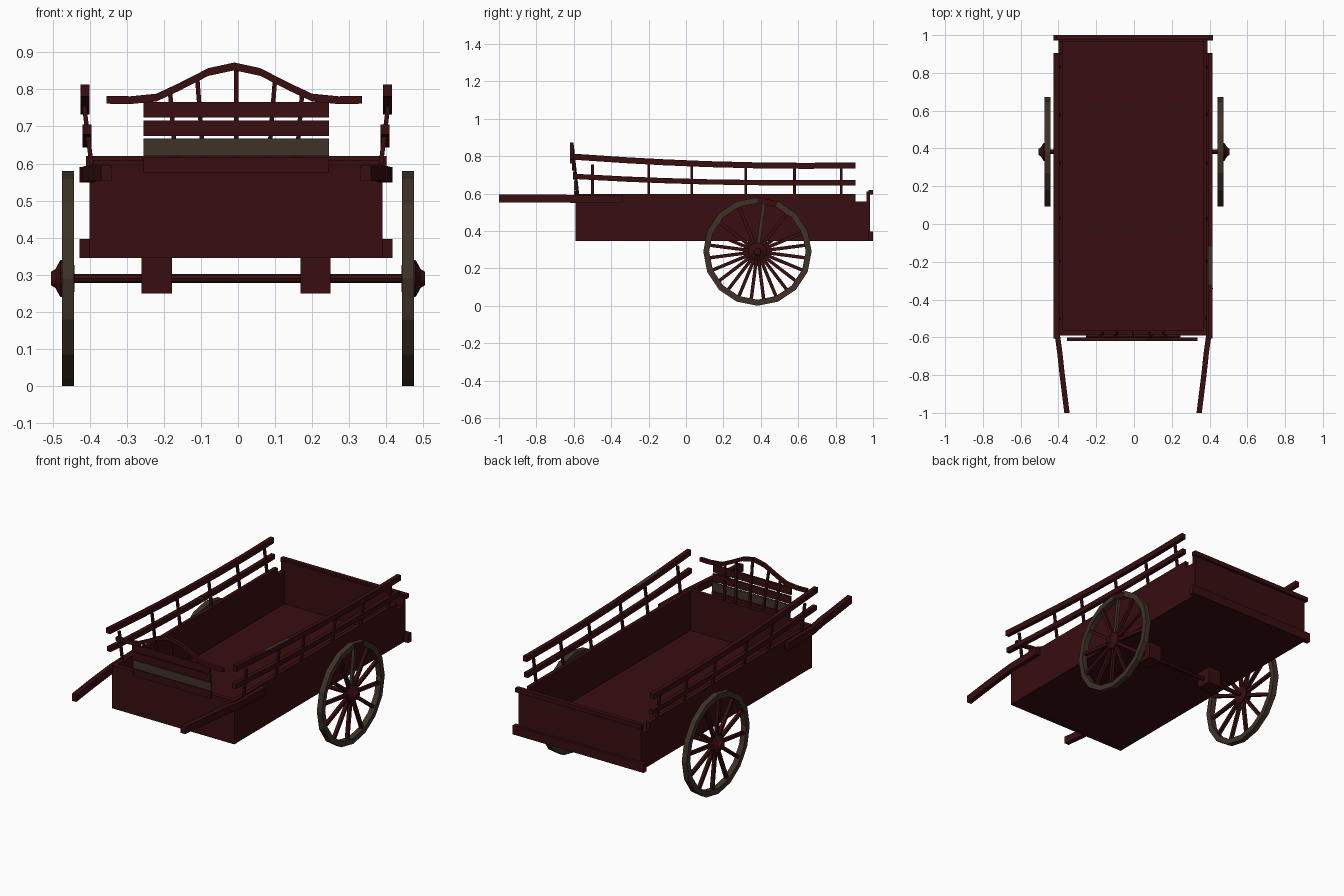
import bpy, bmesh, math
from mathutils import Vector

if "Cube" in bpy.data.objects:
    bpy.data.objects.remove(bpy.data.objects["Cube"])

CX = -0.005   # the body sits slightly off the wheel centre line


def material(name, rgb):
    m = bpy.data.materials.new(name)
    m.diffuse_color = (*rgb, 1)
    m.use_nodes = True
    m.node_tree.nodes["Principled BSDF"].inputs["Base Color"].default_value = m.diffuse_color
    return m


RED = material("dark red wood", (0.040, 0.0043, 0.0048))
BROWN = material("weathered brown wood", (0.050, 0.032, 0.020))


def finish(name, bm, mat):
    bmesh.ops.recalc_face_normals(bm, faces=bm.faces)
    me = bpy.data.meshes.new(name)
    bm.to_mesh(me)
    bm.free()
    me.materials.append(mat)
    me.materials.append(BROWN if mat == RED else RED)
    ob = bpy.data.objects.new(name, me)
    bpy.context.collection.objects.link(ob)
    return ob


def sweep(name, pts, u, v, mat=RED):
    """Rectangular bar along a path; u and v are the half-size vectors of the section."""
    bm = bmesh.new()
    u, v = Vector(u), Vector(v)
    rings = [[bm.verts.new(Vector(p) + a * u + b * v)
              for a, b in ((-1, -1), (1, -1), (1, 1), (-1, 1))] for p in pts]
    for r, q in zip(rings, rings[1:]):
        for i in range(4):
            j = (i + 1) % 4
            bm.faces.new((r[i], r[j], q[j], q[i]))
    bm.faces.new(rings[0])
    bm.faces.new(rings[-1])
    return finish(name, bm, mat)


def box(name, x, y, z, mat=RED):
    cy, cz = sum(y) / 2, sum(z) / 2
    return sweep(name, [(x[0], cy, cz), (x[1], cy, cz)],
                 (0, (y[1] - y[0]) / 2, 0), (0, 0, (z[1] - z[0]) / 2), mat)


def lathe(name, profile, n, centre, mat=RED, closed=False):
    """Revolve (x, radius) points about the x axis."""
    bm = bmesh.new()
    rings = [[bm.verts.new((centre[0] + x,
                            centre[1] + r * math.sin(2 * math.pi * i / n),
                            centre[2] + r * math.cos(2 * math.pi * i / n)))
              for i in range(n)] for x, r in profile]
    pairs = list(zip(rings, rings[1:]))
    if closed:
        pairs.append((rings[-1], rings[0]))
    else:
        bm.faces.new(rings[0])
        bm.faces.new(rings[-1])
    for a, b in pairs:
        for i in range(n):
            j = (i + 1) % n
            bm.faces.new((a[i], a[j], b[j], b[i]))
    return finish(name, bm, mat)


# Cart bed: floor, front and tail boards
box("floor", (CX - 0.39, CX + 0.39), (-0.585, 0.975), (0.346, 0.365))
box("front_board", (CX - 0.395, CX + 0.395), (-0.59, -0.565), (0.345, 0.597))
box("tail_board", (CX - 0.395, CX + 0.395), (0.965, 0.985), (0.345, 0.61))
box("tail_top_rail", (CX - 0.405, CX + 0.405), (0.975, 1.0), (0.595, 0.62))
box("tail_bottom_rail", (CX - 0.422, CX + 0.422), (0.972, 1.0), (0.345, 0.397))

upper = [(-0.605, 0.797), (-0.32, 0.778), (-0.12, 0.767), (0.12, 0.757),
         (0.4, 0.75), (0.65, 0.748), (0.905, 0.751)]
lower = [(-0.605, 0.692), (-0.32, 0.677), (-0.12, 0.669), (0.12, 0.662),
         (0.4, 0.658), (0.65, 0.657), (0.905, 0.658)]

for s, side in ((-1, "left"), (1, "right")):
    def X(d):
        return CX + s * d
    # Side boards
    xs = sorted((X(0.372), X(0.395)))
    box(side + "_side_board", xs, (-0.588, 0.975), (0.346, 0.556))
    box(side + "_side_top_board", xs, (-0.588, 0.905), (0.556, 0.597))
    # Curved pulling shafts
    shaft = [(-1.0, 0.35), (-0.8, 0.375), (-0.68, 0.388), (-0.58, 0.402), (-0.34, 0.408)]
    sweep(side + "_shaft", [(X(d), y, 0.574 - 0.004 * (y > -0.6)) for y, d in shaft],
          (0.014, 0, 0), (0, 0, 0.021))
    # Side rails and their posts
    top = sweep(side + "_upper_rail", [(X(0.408), y, z) for y, z in upper],
                (0.012, 0, 0), (0, 0, 0.016))
    sweep(side + "_lower_rail", [(X(0.402), y, z) for y, z in lower],
          (0.012, 0, 0), (0, 0, 0.014))
    for k, y in enumerate((-0.5, -0.2, 0.03, 0.32, 0.58, 0.83)):
        sweep(f"{side}_rail_post_{k}", [(X(0.388), y, 0.58), (X(0.41), y, 0.755)],
              (0.006, 0, 0), (0, 0.007, 0))
    if s == 1:  # weathered patch on top of one rail
        for f in top.data.polygons:
            if f.normal.z > 0.9 and -0.32 < f.center.y < -0.12:
                f.material_index = 1

    # Wheels: rim, hub and twelve spokes
    c = (s * 0.459, 0.382, 0.29)
    rim = lathe(side + "_wheel_rim", [(-0.016, 0.29), (0.016, 0.29), (0.016, 0.258),
                                      (-0.016, 0.258)], 16, c, BROWN, True)
    for f in rim.data.polygons:
        if s * f.normal.x > 0.9 and f.center.z > 0.5 and 0.39 < f.center.y < 0.46 and s > 0:
            f.material_index = 1
    lathe(side + "_hub", [(-0.018 * s, 0.03), (-0.016 * s, 0.05), (0.02 * s, 0.05),
                          (0.034 * s, 0.025), (0.046 * s, 0.018)], 10, c)
    for k in range(12):
        a = math.radians(30 * k + 7.5 * s)
        d = Vector((0, math.sin(a), math.cos(a)))
        t = Vector((0, d.z, -d.y)) * 0.009
        p = Vector(c)
        sweep(f"{side}_spoke_{k}", [p + d * 0.03, p + d * 0.265], (0.009, 0, 0), t,
              BROWN if s == 1 and k == 0 else RED)
    # Axle blocks
    box(side + "_axle_block", sorted((X(0.173), X(0.255))), (0.335, 0.43), (0.25, 0.35))

lathe("axle", [(-0.5, 0.012), (0.5, 0.012)], 8, (0, 0.382, 0.29))

# Front seat back: leaning slats, arched top rail and fanned spindles
for k, (z0, z1, m) in enumerate(((0.575, 0.616, RED), (0.62, 0.668, BROWN),
                                 (0.674, 0.716, RED), (0.724, 0.766, RED))):
    y = -0.592 - 0.1 * max(0, z0 - 0.6)
    box(f"seat_back_slat_{k}", (-0.255, 0.245), (y - 0.006, y + 0.006), (z0, z1), m)

arch = [(0.345, 0.772), (0.28, 0.771), (0.21, 0.778), (0.15, 0.806), (0.07, 0.847)]
path = [(-d, z) for d, z in arch] + [(0, 0.862)] + [(d, z) for d, z in reversed(arch)]
sweep("arched_top_rail", [(CX - 0.005 + x, -0.61, z) for x, z in path],
      (0, 0.009, 0), (0, 0, 0.0105))

for k, (x0, x1, z) in enumerate(((-0.16, -0.178, 0.79), (-0.085, -0.105, 0.83), (0, 0, 0.86),
                                 (0.085, 0.105, 0.83), (0.16, 0.178, 0.79))):
    sweep(f"seat_back_spindle_{k}", [(CX + x0, -0.575, 0.575), (CX + x1, -0.606, z)],
          (0.006, 0, 0), (0, 0.006, 0))
